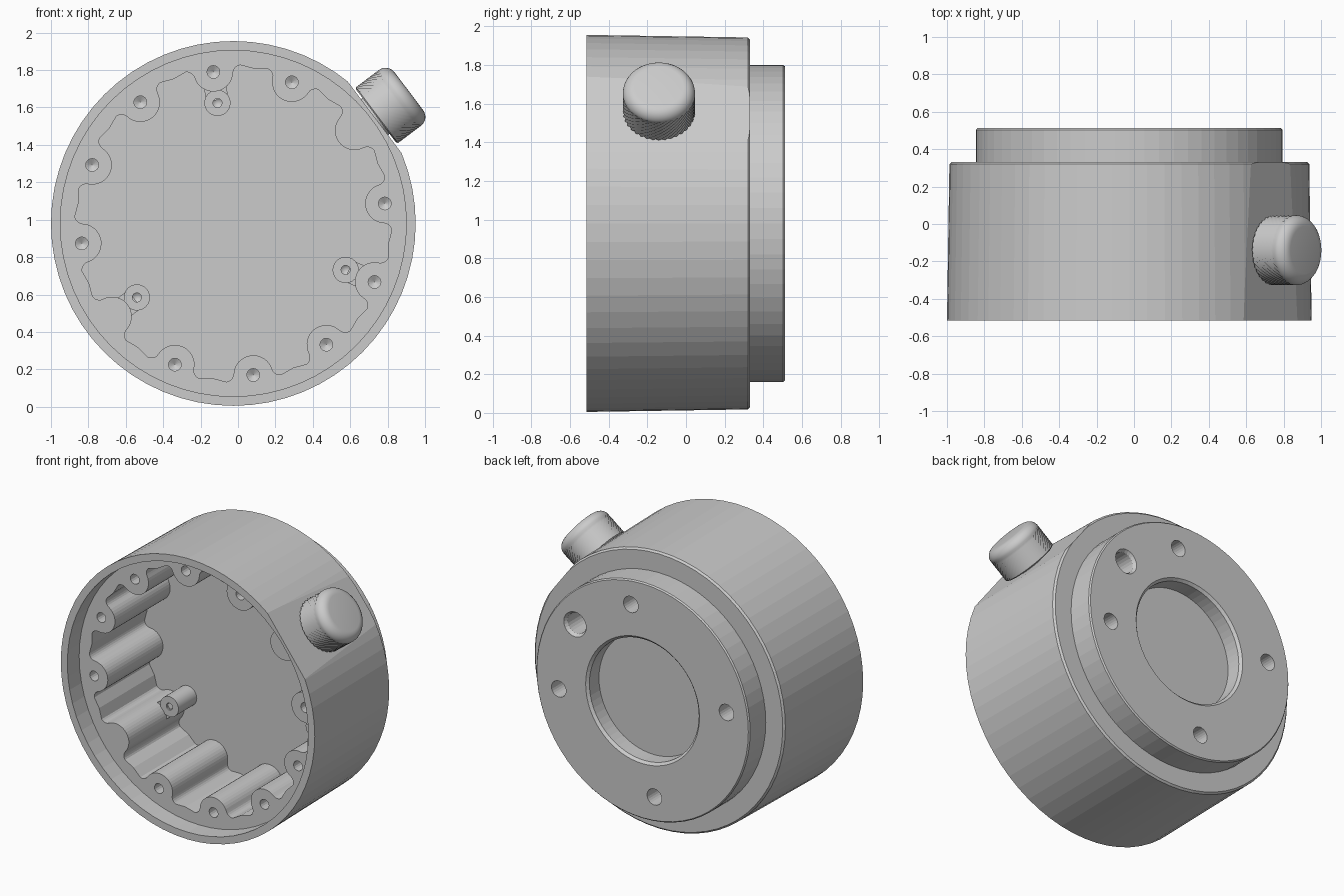
import bpy, bmesh
from math import sin, cos, pi, radians, atan2, sqrt
from mathutils import Vector, Matrix

if "Cube" in bpy.data.objects:
    bpy.data.objects.remove(bpy.data.objects["Cube"])

CX, CZ = -0.025, 0.98          # housing axis
FLOOR, LEDGE = 0.22, -0.385    # cavity depth positions along y
Y = Vector((0, 1, 0))


def polar(r, deg, y=0.0):
    return Vector((CX + r * cos(radians(deg)), y, CZ + r * sin(radians(deg))))


def lathe(bm, profile, n, origin, axis, knurl=None):
    """Revolve (radius, distance) points about an axis; knurl = (first, last, depth)."""
    q = Vector((0, 0, 1)).rotation_difference(axis)
    rings = []
    for j, (r, d) in enumerate(profile):
        if r == 0:
            rings.append([bm.verts.new(origin + q @ Vector((0, 0, d)))])
            continue
        ring = []
        for i in range(n):
            rr = r
            if knurl and knurl[0] <= j <= knurl[1] and (i + j) % 2:
                rr -= knurl[2]
            a = 2 * pi * i / n
            ring.append(bm.verts.new(origin + q @ Vector((rr * cos(a), rr * sin(a), d))))
        rings.append(ring)
    for a, b in zip(rings, rings[1:]):
        for i in range(n):
            k = (i + 1) % n
            if len(a) == 1:
                bm.faces.new((a[0], b[i], b[k]))
            elif len(b) == 1:
                bm.faces.new((a[i], a[k], b[0]))
            else:
                bm.faces.new((a[i], a[k], b[k], b[i]))


def box(bm, centre, deg, size):
    """Box with local x along the radial direction at deg, local y along world y."""
    m = Matrix.Translation(centre) @ Matrix.Rotation(-radians(deg), 4, 'Y')
    bmesh.ops.create_cube(bm, size=1, matrix=m @ Matrix.Diagonal((*size, 1)))


def prism(bm, pts, y0, y1):
    lo = [bm.verts.new((x, y0, z)) for x, z in pts]
    hi = [bm.verts.new((x, y1, z)) for x, z in pts]
    bm.faces.new(lo)
    bm.faces.new(hi)
    for i in range(len(pts)):
        k = (i + 1) % len(pts)
        bm.faces.new((lo[i], lo[k], hi[k], hi[i]))


def finish(bm, name):
    bmesh.ops.recalc_face_normals(bm, faces=bm.faces)
    me = bpy.data.meshes.new(name)
    bm.to_mesh(me)
    bm.free()
    ob = bpy.data.objects.new(name, me)
    bpy.context.collection.objects.link(ob)
    return ob


def activate(ob):
    bpy.ops.object.select_all(action='DESELECT')
    ob.select_set(True)
    bpy.context.view_layer.objects.active = ob


# housing: drum with front lip, rear spigot and round rear recess
centre = Vector((CX, 0, CZ))
bm = bmesh.new()
lathe(bm, [(0, LEDGE), (.925, LEDGE), (.925, -.515), (.975, -.515), (.962, .32),
           (.95, .332), (.82, .332), (.82, .503), (.812, .512), (.437, .512),
           (.42, .495), (.42, .39), (0, .39)], 64, centre, Y)
housing = finish(bm, "housing")

# cavity outline: round wall with twelve screw lobes and filleted corners
LR, LC, WALL, FR = .105, .817, .835, .045
dr = WALL - FR - LC
ft = sqrt((LR + FR) ** 2 - dr ** 2)
a0 = atan2(dr, ft)
half = [(LR * cos(a), LC + LR * sin(a))
        for a in (-pi / 2 + (a0 + pi / 2) * i / 8 for i in range(9))]
half += [(ft + FR * cos(a), LC + dr + FR * sin(a))
         for a in (pi + a0 + (pi / 2 - pi - a0) * i / 5 for i in range(1, 6))]
local = [(-t, r) for t, r in reversed(half[1:])] + half
outline = []
for k in range(12):
    th = radians(7.5 + 30 * k)
    outline += [(CX + r * cos(th) - t * sin(th), CZ + r * sin(th) + t * cos(th))
                for t, r in local]
    mid = th + radians(15)
    outline.append((CX + WALL * cos(mid), CZ + WALL * sin(mid)))

cut = bmesh.new()
prism(cut, outline, -.45, FLOOR)
# screw holes in the lobes (none by the knob or opposite it)
for k in range(12):
    if k not in (1, 7):
        lathe(cut, [(0, -.45), (.034, -.45), (.034, -.27), (0, -.25)], 16,
              polar(LC, 7.5 + 30 * k), Y)
# four rear mounting holes and one larger chamfered hole
for k in range(4):
    lathe(cut, [(0, .27), (.056, .32), (.056, .6), (0, .6)], 24, polar(.65, 82 + 90 * k), Y)
lathe(cut, [(0, .3), (.072, .3), (.072, .49), (.086, .512), (.086, .6), (0, .6)], 24,
      polar(.65, 37), Y)
# flat for the knob
KA, FLAT = 37, .945
box(cut, polar(FLAT + .1, KA), KA, (.2, 1.4, .9))
cutter = finish(cut, "housing_cutter")
cutter.hide_render = True

mod = housing.modifiers.new("cut", 'BOOLEAN')
mod.operation, mod.solver, mod.object = 'DIFFERENCE', 'EXACT', cutter
activate(housing)
bpy.ops.object.modifier_apply(modifier=mod.name)
bpy.data.objects.remove(cutter)

# three short inner standoffs, each with a web to its lobe
for n, deg in enumerate((97.5, 217.5, 337.5)):
    bm = bmesh.new()
    lathe(bm, [(0, .12), (.024, .1), (.024, .02), (.07, .02), (.07, FLOOR + .01),
               (0, FLOOR + .01)], 24, polar(.65, deg), Y)
    activate(finish(bm, f"standoff_{n + 1}"))
    bpy.ops.object.shade_smooth_by_angle()
    bm = bmesh.new()
    box(bm, polar(.70, deg, .13), deg, (.07, .2, .12))
    finish(bm, f"standoff_web_{n + 1}")

# knurled knob with rounded crown on a short stem
R, TIP, F = .187, 1.175, .06
prof = [(0, .92), (.12, .92), (.12, .955), (R - .012, .955)]
first = len(prof)
ROWS = 12
prof += [(R, .962 + .14 * j / (ROWS - 1)) for j in range(ROWS)]
last = len(prof) - 1
prof += [(R - F + F * cos(a), TIP - F + F * sin(a))
         for a in (pi / 2 * i / 6 for i in range(7))] + [(0, TIP)]
bm = bmesh.new()
lathe(bm, prof, 72, polar(0, 0, -.14), Vector((cos(radians(KA)), 0, sin(radians(KA)))),
      (first, last, .008))
activate(finish(bm, "knob"))
bpy.ops.object.shade_smooth_by_angle()
